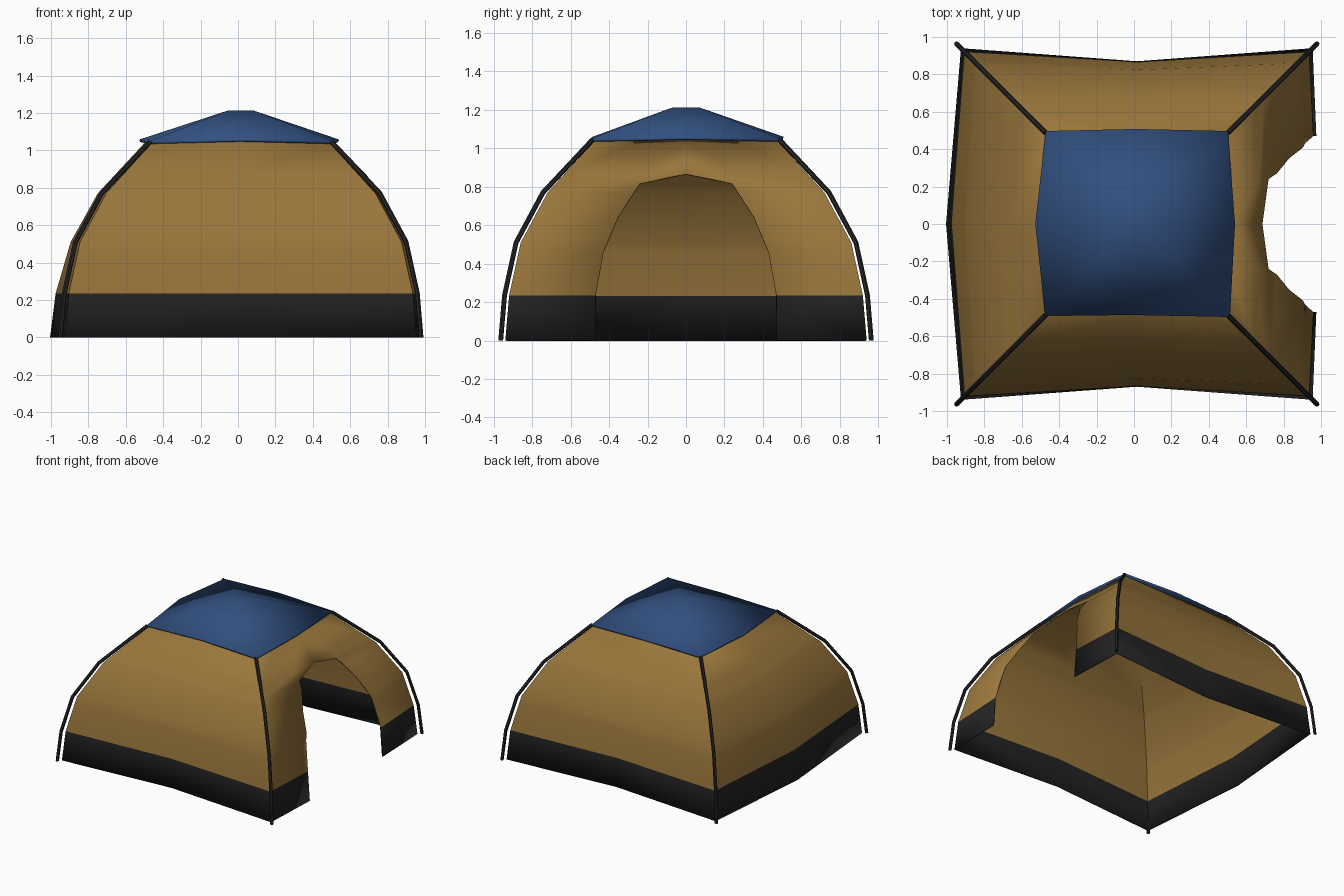
import bpy, bmesh, math
from mathutils import Vector

if "Cube" in bpy.data.objects:
    bpy.data.objects.remove(bpy.data.objects["Cube"])


def material(name, rgb):
    m = bpy.data.materials.new(name)
    m.diffuse_color = (*rgb, 1)
    m.use_nodes = True
    m.node_tree.nodes["Principled BSDF"].inputs["Base Color"].default_value = m.diffuse_color
    return m


TAN = material("tan fabric", (0.319, 0.181, 0.044))
BLACK = material("black", (0.017, 0.017, 0.017))
BLUE = material("blue fabric", (0.031, 0.079, 0.213))

BAND = 0.235                                   # top of the dark skirt
LEVELS = [0, BAND, 0.46, 0.51, 0.65, 0.77, 0.82, 0.87, 1.04]
HALF = [(0, 0.94), (BAND, 0.92), (0.51, 0.86), (0.77, 0.72), (1.04, 0.475)]
LEFT = [(0, 0.08), (BAND, 0.07), (0.51, 0.05), (1.04, 0.04)]
RIGHT = [(0, 0.04), (0.46, 0.055), (0.77, 0.05), (1.04, 0.03)]
DOOR = [(0, 0.47), (BAND, 0.47), (0.46, 0.43), (0.65, 0.35), (0.82, 0.24)]
CX = 0.015


def interp(table, z):
    for (z0, a), (z1, b) in zip(table, table[1:]):
        if z <= z1 + 1e-6:
            return a + (b - a) * (z - z0) / (z1 - z0)
    return table[-1][1]


def corner(z, sx, sy):
    h = interp(HALF, z)
    return Vector((CX + sx * h, sy * h, z))


def right_wall(y, z):
    h = interp(HALF, z)
    return Vector((CX + h + interp(RIGHT, z) * (1 - abs(y) / h), y, z))


def finish(bm, name, mats, thickness):
    bmesh.ops.remove_doubles(bm, verts=bm.verts, dist=0.0005)
    bmesh.ops.recalc_face_normals(bm, faces=bm.faces)
    top = max(bm.faces, key=lambda f: f.calc_center_median().z)
    if top.normal.z < 0:
        bmesh.ops.reverse_faces(bm, faces=bm.faces)
    me = bpy.data.meshes.new(name)
    bm.to_mesh(me)
    bm.free()
    for m in mats:
        me.materials.append(m)
    ob = bpy.data.objects.new(name, me)
    bpy.context.collection.objects.link(ob)
    bpy.ops.object.select_all(action='DESELECT')
    ob.select_set(True)
    bpy.context.view_layer.objects.active = ob
    bpy.ops.object.shade_smooth_by_angle(angle=math.radians(30))
    if thickness:
        s = ob.modifiers.new("cloth thickness", 'SOLIDIFY')
        s.thickness = thickness
        s.offset = -1
    return ob


# Dome body: four bowed walls, doorway in the right wall, roof
bm = bmesh.new()


def face(*pts):
    bm.faces.new([bm.verts.new(p) for p in pts])


def strips(rows):
    for a, b in zip(rows, rows[1:]):
        for i in range(len(a) - 1):
            face(a[i], a[i + 1], b[i + 1], b[i])


for sy in (-1, 1):
    # front and back walls bow inward near the ground
    strips([[corner(z, -1, sy),
             Vector((CX, sy * (interp(HALF, z) - 0.07 * (1 - z / 1.04)), z)),
             corner(z, 1, sy)] for z in LEVELS])
    # right wall beside and above the arched doorway
    strips([[corner(z, 1, sy), right_wall(sy * interp(DOOR, z), z)]
            for z in LEVELS])
    y = sy * 0.24
    face(right_wall(y, 0.82), right_wall(0, 0.87), right_wall(y, 0.87))
    strips([[right_wall(y, z), right_wall(0, z)] for z in LEVELS[-2:]])
# left wall bows outward
strips([[corner(z, -1, -1),
         Vector((CX - interp(HALF, z) - interp(LEFT, z), 0, z)),
         corner(z, -1, 1)] for z in LEVELS])


def roof_ring(h, z, left, right):
    return [Vector(p) for p in (
        (CX - h, -h, z), (CX, -h, z), (CX + h, -h, z), (CX + h + right, 0, z),
        (CX + h, h, z), (CX, h, z), (CX - h, h, z), (CX - h - left, 0, z))]


low = roof_ring(0.475, 1.04, 0.04, 0.03)
high = roof_ring(0.07, 1.185, 0, 0)
strips([low + low[:1], high + high[:1]])
face(*high)
for f in bm.faces:
    f.material_index = 1 if f.calc_center_median().z < BAND else 0
finish(bm, "tent_body", [TAN, BLACK], 0.01)

# Rain cover: shallow eight-edged pyramid with a small flat top
bm = bmesh.new()
low = [Vector(p) for p in (
    (-0.475, -0.49, 1.048), (0.01, -0.487, 1.06), (0.513, -0.497, 1.048),
    (0.54, 0, 1.058), (0.502, 0.497, 1.048), (0.01, 0.508, 1.06),
    (-0.472, 0.497, 1.048), (-0.528, 0, 1.058))]
high = roof_ring(0.072, 1.212, 0, 0)
strips([low + low[:1], high + high[:1]])
face(*high)
finish(bm, "rain_cover", [BLUE], 0.014)

# Corner poles standing just outside the fabric
SIDES, RADIUS = 6, 0.013
for sx, xn in ((-1, "left"), (1, "right")):
    for sy, yn in ((-1, "front"), (1, "back")):
        bm = bmesh.new()
        out = Vector((sx, sy, 0)).normalized()
        side = Vector((-out.y, out.x, 0))
        path = [corner(z, sx, sy) + out * 0.034 for z, _ in HALF]
        path[-1] += Vector((-sx * 0.012, -sy * 0.012, 0.004))
        rings = []
        for i, p in enumerate(path):
            t = (path[min(i + 1, 4)] - path[max(i - 1, 0)]).normalized()
            n = side.cross(t)
            if i == 0:
                n = out                        # flat foot on the ground
            ring = [p + RADIUS * (math.cos(a) * side + math.sin(a) * n)
                    for a in (math.tau * k / SIDES for k in range(SIDES))]
            rings.append(ring)
        strips([r + r[:1] for r in rings])
        face(*rings[0])
        face(*rings[-1])
        finish(bm, f"{yn}_{xn}_pole", [BLACK], 0)
